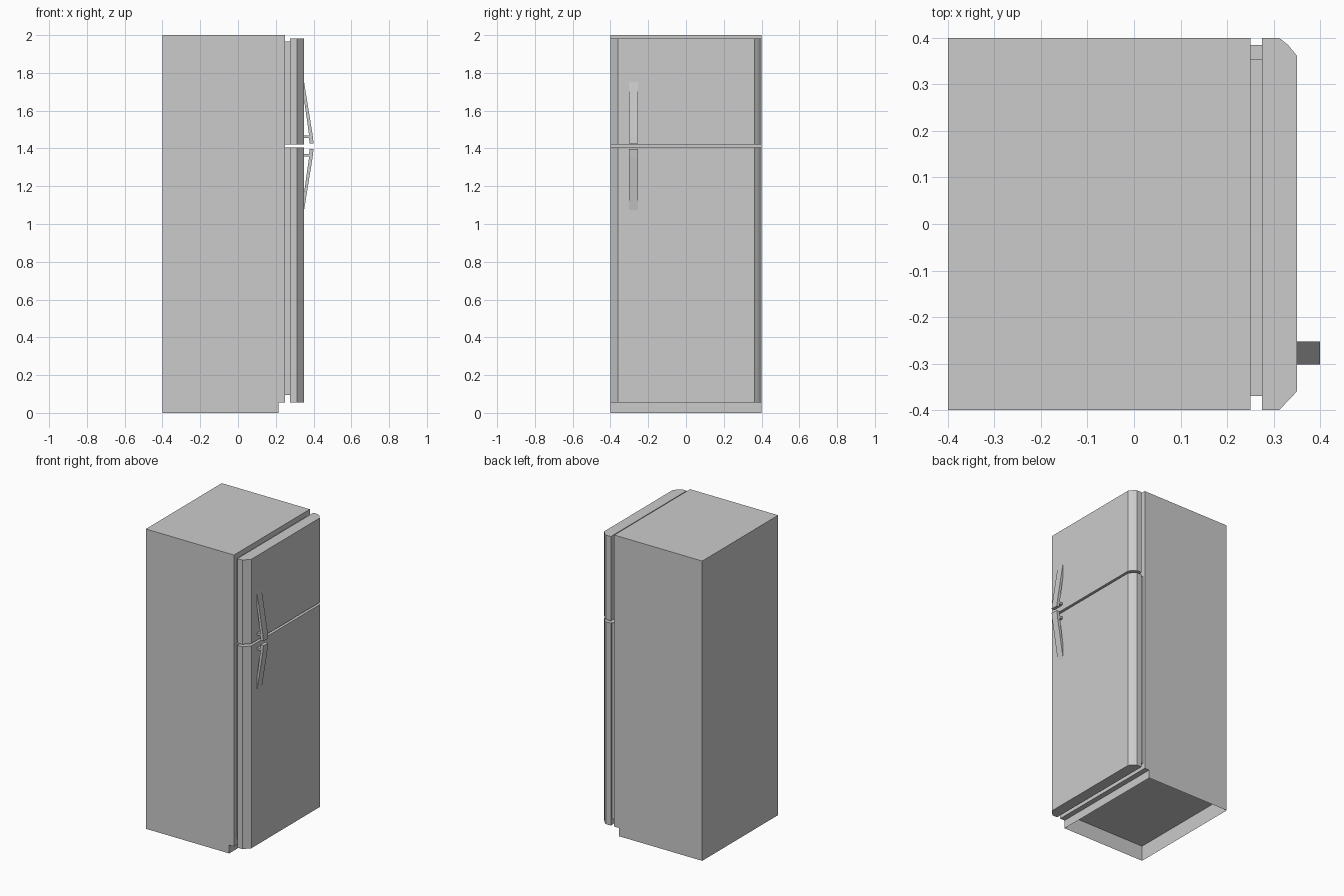
import bpy, bmesh
from mathutils import Vector

if "Cube" in bpy.data.objects:
    bpy.data.objects.remove(bpy.data.objects["Cube"])


def prism(name, pts, axis, lo, hi, recess=0):
    """Extrude a profile: axis 'y' takes (x, z) points, axis 'z' takes (x, y) points."""
    bm = bmesh.new()
    at = (lambda p, t: (p[0], t, p[1])) if axis == 'y' else (lambda p, t: (p[0], p[1], t))
    a = [bm.verts.new(at(p, lo)) for p in pts]
    b = [bm.verts.new(at(p, hi)) for p in pts]
    n = len(pts)
    bm.faces.new(a)
    bm.faces.new(b[::-1])
    for i in range(n):
        j = (i + 1) % n
        bm.faces.new((a[j], a[i], b[i], b[j]))
    bmesh.ops.recalc_face_normals(bm, faces=bm.faces)
    if recess:
        # hollow the underside
        base = min(bm.faces, key=lambda f: f.calc_center_median().z)
        bmesh.ops.inset_region(bm, faces=[base], thickness=0.004)
        bmesh.ops.translate(bm, verts=base.verts[:], vec=Vector((0, 0, recess)))
    mesh = bpy.data.meshes.new(name)
    bm.to_mesh(mesh)
    bm.free()
    ob = bpy.data.objects.new(name, mesh)
    bpy.context.collection.objects.link(ob)
    return ob


def rect(x0, x1, y0, y1):
    return [(x0, y0), (x1, y0), (x1, y1), (x0, y1)]


# Cabinet with toe-kick notch and hollow underside
prism("cabinet", [(-0.4, 0), (0.215, 0), (0.215, 0.055), (0.25, 0.055), (0.25, 2), (-0.4, 2)],
      'y', -0.4, 0.4, recess=0.1)

# Doors with bevelled vertical edges
door = [(0.275, -0.4), (0.312, -0.4), (0.35, -0.36), (0.35, 0.362),
        (0.331, 0.385), (0.312, 0.4), (0.275, 0.4)]
prism("freezer_door", door, 'z', 1.42, 1.983)
prism("fridge_door", door, 'z', 0.055, 1.405)

# Door seals
prism("freezer_seal", rect(0.25, 0.275, -0.37, 0.355), 'z', 1.42, 1.965)
prism("fridge_seal", rect(0.25, 0.275, -0.37, 0.385), 'z', 0.095, 1.405)

# Bent handles and their posts, mirrored about the gap between the doors
MID = 1.4125
grip = [(0.35, 0.338), (0.395, 0.06), (0.4, 0.015), (0.378, 0.015), (0.376, 0.06), (0.35, 0.245)]
post = rect(0.35, 0.378, 0.042, 0.056)
for label, s in (("freezer", 1), ("fridge", -1)):
    prism(label + "_handle", [(x, MID + s * z) for x, z in grip], 'y', -0.302, -0.253)
    prism(label + "_handle_post", [(x, MID + s * z) for x, z in post], 'y', -0.298, -0.257)
